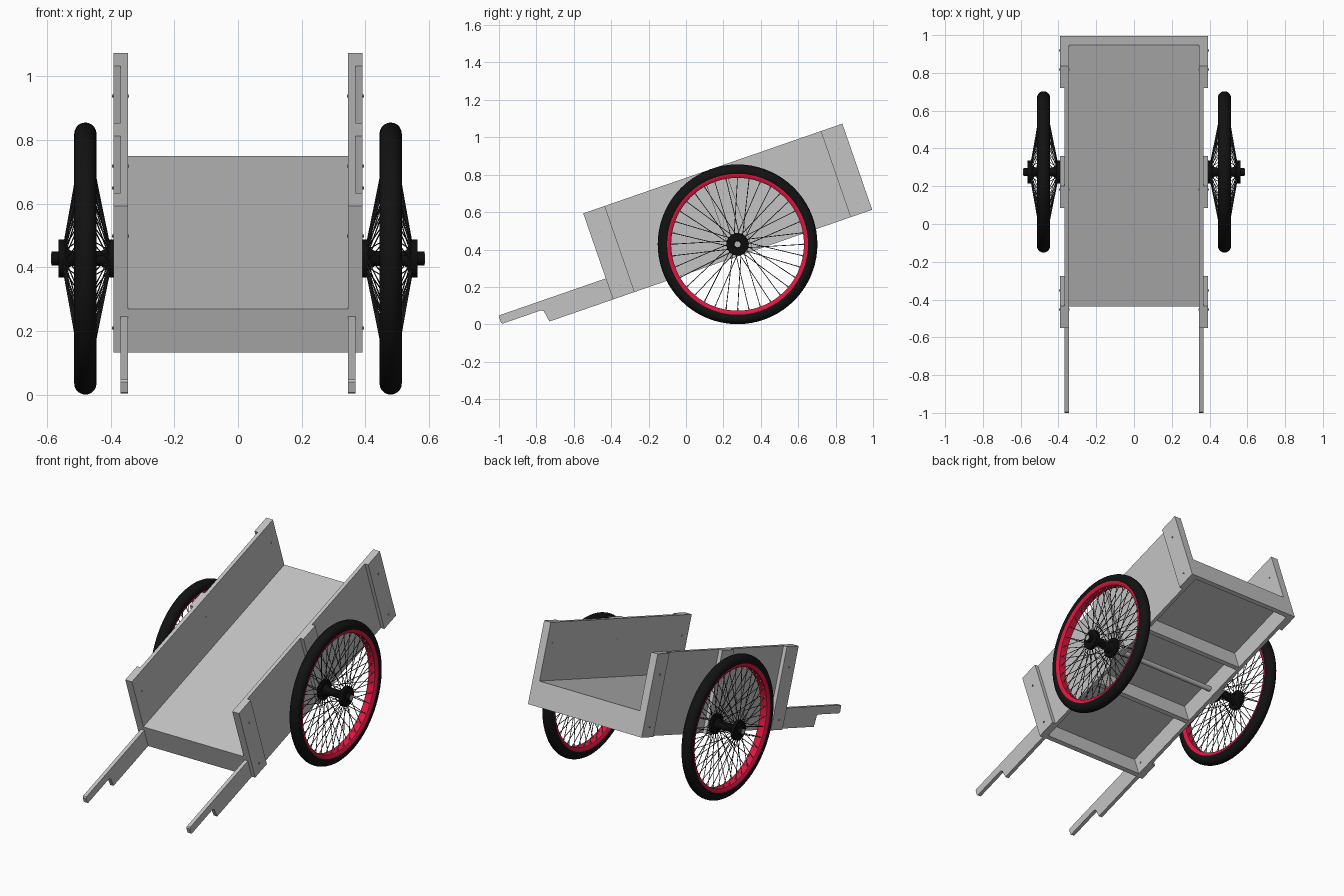
import bpy, bmesh, math
from mathutils import Matrix, Vector

if "Cube" in bpy.data.objects:
    bpy.data.objects.remove(bpy.data.objects["Cube"])

TILT = math.radians(19.1)
CART = Matrix.Translation((0, -0.39, 0.133)) @ Matrix.Rotation(TILT, 4, 'X')
LENGTH, HEIGHT = 1.466, 0.487
AXLE = CART @ Vector((0, 0.728, 0.068))
AXLE.z = 0.428
WHEEL_X = 0.479


def material(name, rgb):
    m = bpy.data.materials.new(name)
    m.diffuse_color = (*rgb, 1)
    m.use_nodes = True
    m.node_tree.nodes["Principled BSDF"].inputs["Base Color"].default_value = m.diffuse_color
    return m


WOOD = material("grey wood", (0.55, 0.55, 0.55))
STEEL = material("grey metal", (0.45, 0.45, 0.45))
RUBBER = material("black rubber", (0.006, 0.006, 0.006))
HUB = material("black metal", (0.004, 0.004, 0.004))
SPOKE = material("dark spokes", (0.05, 0.05, 0.05))
RED = material("crimson rim", (0.75, 0.008, 0.052))


def finish(name, bm, mat, smooth=False):
    bmesh.ops.recalc_face_normals(bm, faces=bm.faces)
    me = bpy.data.meshes.new(name)
    bm.to_mesh(me)
    bm.free()
    me.materials.append(mat)
    ob = bpy.data.objects.new(name, me)
    bpy.context.collection.objects.link(ob)
    if smooth:
        bpy.context.view_layer.objects.active = ob
        ob.select_set(True)
        bpy.ops.object.shade_smooth_by_angle(angle=math.radians(40))
        ob.select_set(False)
    return ob


def plank(name, x0, x1, profile):
    """Extrude a side profile (along cart, up) from x0 to x1 in the tilted frame."""
    bm = bmesh.new()
    f = bm.faces.new([bm.verts.new((x0, u, v)) for u, v in profile])
    r = bmesh.ops.extrude_face_region(bm, geom=[f])
    verts = [g for g in r["geom"] if isinstance(g, bmesh.types.BMVert)]
    bmesh.ops.translate(bm, verts=verts, vec=(x1 - x0, 0, 0))
    bm.transform(CART)
    return finish(name, bm, WOOD)


def box(name, x0, x1, u0, u1, v0, v1):
    return plank(name, x0, x1, [(u0, v0), (u1, v0), (u1, v1), (u0, v1)])


def rod(bm, a, b, r, seg):
    a, b = Vector(a), Vector(b)
    q = (b - a).to_track_quat('Z', 'Y').to_matrix().to_4x4()
    bmesh.ops.create_cone(bm, cap_ends=True, segments=seg, radius1=r, radius2=r,
                          depth=(b - a).length, matrix=Matrix.Translation((a + b) / 2) @ q)


def lathe(name, profile, mat, seg, centre, side=1):
    """Spin a closed (x, radius) profile about the wheel axis."""
    bm = bmesh.new()
    rings = []
    for i in range(seg):
        t = math.tau * i / seg
        rings.append([bm.verts.new((centre.x + side * x, centre.y + r * math.cos(t),
                                    centre.z + r * math.sin(t))) for x, r in profile])
    n = len(profile)
    for i in range(seg):
        a, b = rings[i], rings[(i + 1) % seg]
        for j in range(n):
            k = (j + 1) % n
            bm.faces.new((a[j], a[k], b[k], b[j]))
    return finish(name, bm, mat, True)


# Floor and cross members under it
box("floor", -0.345, 0.345, 0, LENGTH, 0.119, 0.145)
for i, u in enumerate((0, 0.48, 0.962, LENGTH - 0.025)):
    box(f"cross_member_{i}", -0.345, 0.345, u, u + 0.025, 0, 0.119)

# Sides: rail with handle, panel, and three outer cleats
handle = [(LENGTH, 0), (LENGTH, 0.119), (-0.6, 0.119), (-0.607, 0.112), (-0.607, 0.078),
          (-0.6, 0.071), (-0.385, 0.071), (-0.37, 0.062), (-0.36, 0.0)]
cleats = ((0, 0.122), (0.672, 0.794), (LENGTH - 0.122, LENGTH))
for s, side in ((1, "right"), (-1, "left")):
    plank(f"{side}_handle_rail", s * 0.345, s * 0.368, handle)
    box(f"{side}_panel", s * 0.345, s * 0.368, 0, LENGTH, 0.119, HEIGHT)
    for i, (u0, u1) in enumerate(cleats):
        box(f"{side}_cleat_{i}", s * 0.368, s * 0.391, u0, u1, 0, HEIGHT)
    # Bolts through the cleats
    bm = bmesh.new()
    for i, (u0, u1) in enumerate(cleats):
        for v in (0.06, 0.366):
            if i != 1 or v > 0.1:
                u = (u0 + u1) / 2
                rod(bm, (s * 0.342, u, v), (s * 0.396, u, v), 0.005, 8)
    bm.transform(CART)
    finish(f"{side}_bolts", bm, STEEL)

# Axle
bm = bmesh.new()
rod(bm, (-0.587, AXLE.y, AXLE.z), (0.587, AXLE.y, AXLE.z), 0.016, 20)
finish("axle", bm, STEEL, True)

# Wheels
tyre = [(0.035 * math.cos(t), 0.392 + 0.035 * math.sin(t))
        for t in (math.tau * i / 20 for i in range(20))]
rim = [(-0.031, 0.378), (-0.031, 0.368), (-0.022, 0.355), (0.022, 0.355),
       (0.031, 0.368), (0.031, 0.378)]
hub = [(-0.088, 0.015), (-0.088, 0.06), (-0.07, 0.06), (-0.07, 0.036), (-0.05, 0.024),
       (0.045, 0.024), (0.062, 0.036), (0.062, 0.06), (0.084, 0.06), (0.084, 0.022),
       (0.106, 0.022), (0.106, 0.015)]
COUNT = 36
for s, side in ((1, "right"), (-1, "left")):
    c = Vector((s * WHEEL_X, AXLE.y, AXLE.z))
    lathe(f"{side}_tyre", tyre, RUBBER, 72, c, s)
    lathe(f"{side}_rim", rim, RED, 72, c, s)
    lathe(f"{side}_hub", hub, HUB, 32, c, s)

    def at(x, r, t):
        return c + Vector((s * x, r * math.cos(t), r * math.sin(t)))

    spokes, nipples = bmesh.new(), bmesh.new()
    for i in range(COUNT):
        t = math.tau * i / COUNT
        skew = 0.35 if i % 2 else -0.35
        for hx, rx in ((0.066, 0.012), (-0.074, -0.012)):
            a, b = at(hx, 0.053, t + skew), at(rx, 0.357, t)
            rod(spokes, a, b, 0.002, 6)
            rod(nipples, b.lerp(a, 0.05), b, 0.0035, 6)
    finish(f"{side}_spokes", spokes, SPOKE)
    finish(f"{side}_spoke_nipples", nipples, STEEL)
